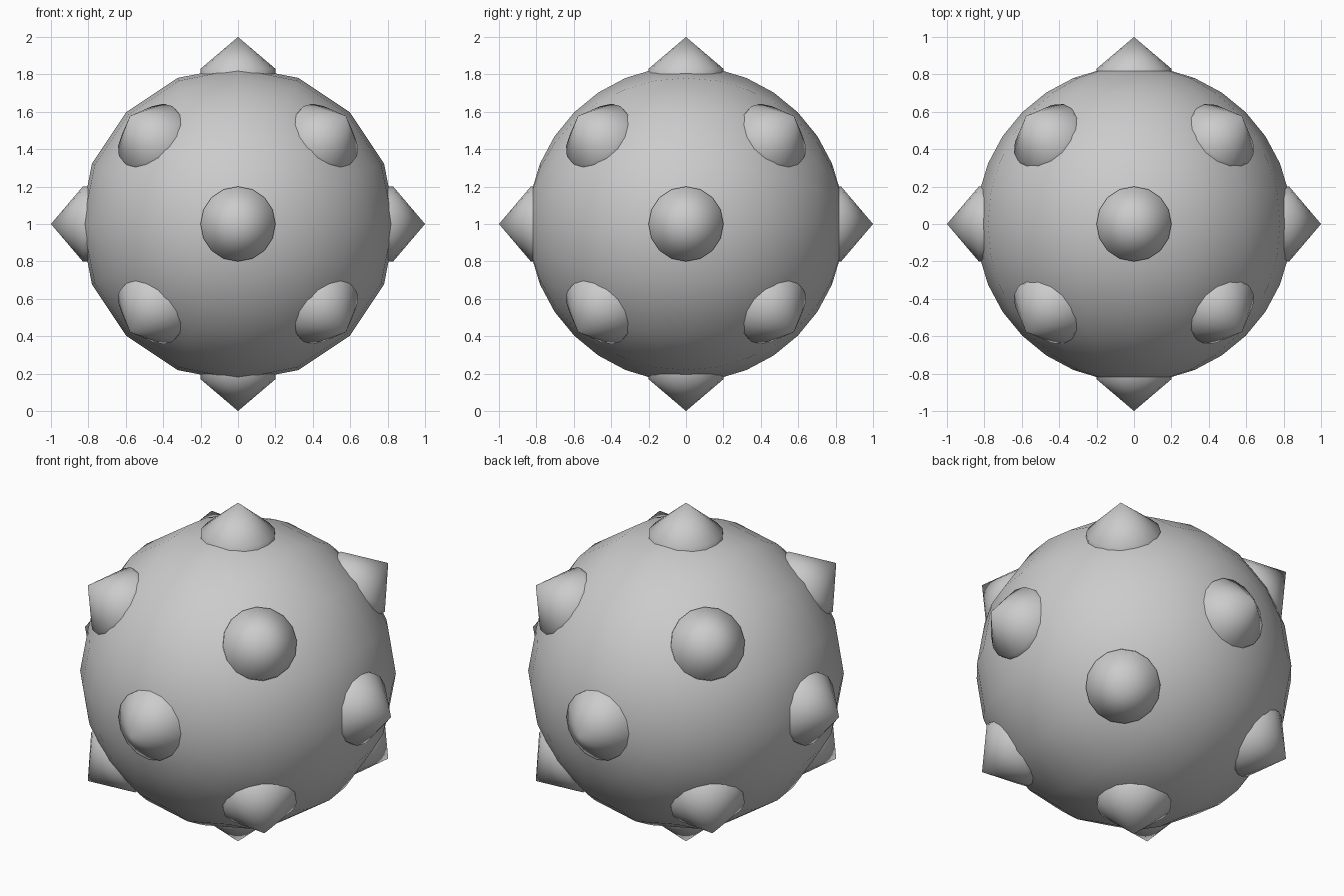
import bpy, math
from mathutils import Vector, Matrix

if "Cube" in bpy.data.objects:
    bpy.data.objects.remove(bpy.data.objects["Cube"])

CENTRE = Vector((0, 0, 1))
RADIUS = 0.845

metal = bpy.data.materials.new("grey metal")
metal.diffuse_color = (0.6, 0.6, 0.6, 1)
metal.use_nodes = True
metal.node_tree.nodes["Principled BSDF"].inputs["Base Color"].default_value = metal.diffuse_color


def finish(obj, name):
    obj.name = name
    obj.data.materials.append(metal)
    for p in obj.data.polygons:
        p.use_smooth = True


# Round body, poles facing front and back
bpy.ops.mesh.primitive_uv_sphere_add(segments=16, ring_count=16, radius=RADIUS,
                                     location=CENTRE, rotation=(math.pi / 2, 0, 0))
finish(bpy.context.object, "body")


def spike(direction, name):
    """Short stud with a pointed tip, running outwards from the body."""
    n, r = 16, 0.2
    verts = [(r * math.cos(2 * math.pi * i / n), r * math.sin(2 * math.pi * i / n), h)
             for h in (0.68, 0.83) for i in range(n)]
    verts.append((0, 0, 1.0))
    faces = [tuple(reversed(range(n)))]
    for i in range(n):
        j = (i + 1) % n
        faces.append((i, j, n + j, n + i))
        faces.append((n + i, n + j, 2 * n))
    mesh = bpy.data.meshes.new(name)
    mesh.from_pydata(verts, [], faces)
    obj = bpy.data.objects.new(name, mesh)
    bpy.context.collection.objects.link(obj)
    turn = Vector(direction).to_track_quat('Z', 'Y').to_matrix().to_4x4()
    obj.matrix_world = Matrix.Translation(CENTRE) @ turn
    finish(obj, name)


# Six spikes on the axes and eight on the diagonals
for x in (-1, 0, 1):
    for y in (-1, 0, 1):
        for z in (-1, 0, 1):
            count = abs(x) + abs(y) + abs(z)
            if count == 1:
                spike((x, y, z), "axis_spike")
            elif count == 3:
                spike((x, y, z), "corner_spike")
